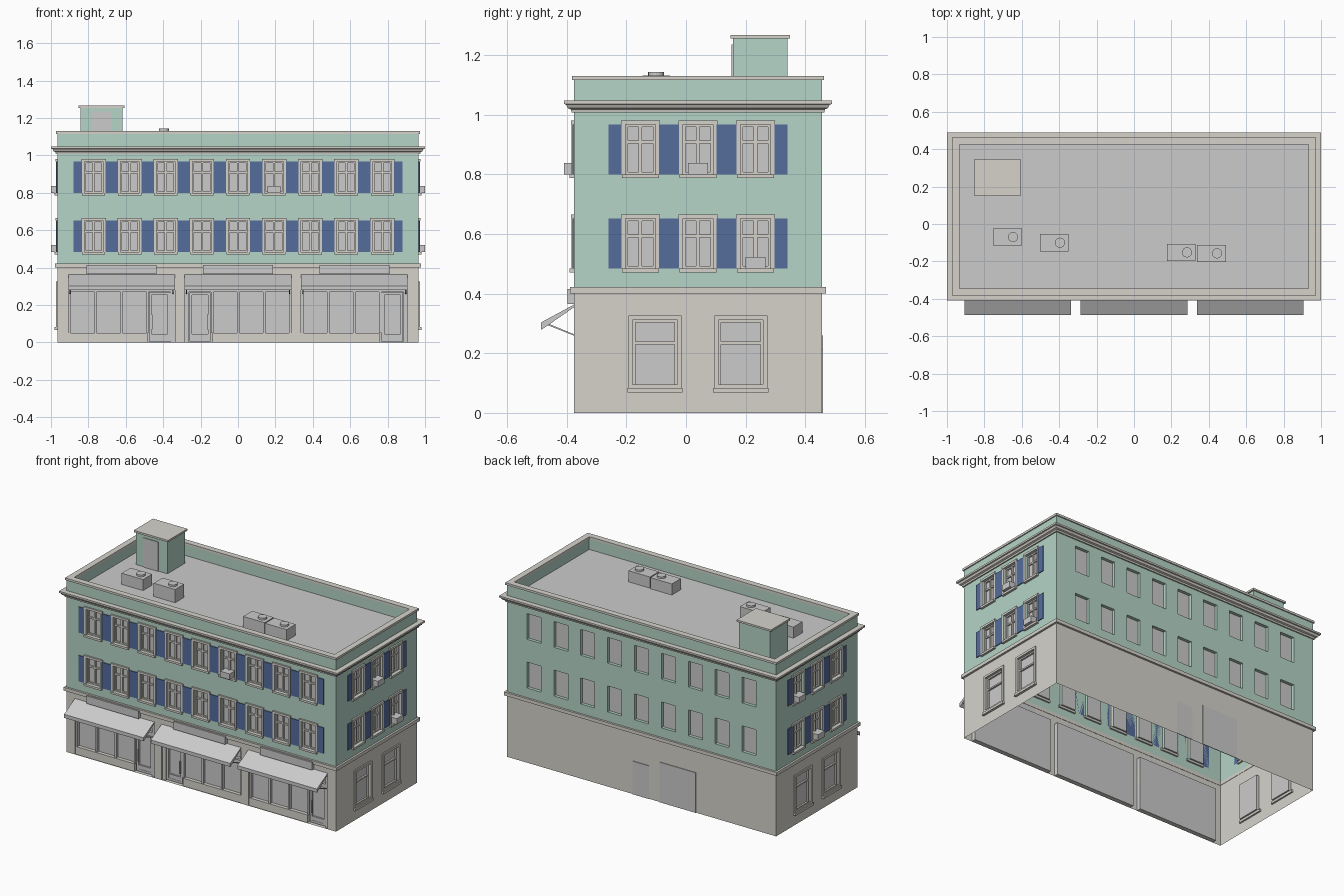
import bpy, bmesh
from math import pi
from mathutils import Matrix, Vector

if "Cube" in bpy.data.objects:
    bpy.data.objects.remove(bpy.data.objects["Cube"])

HX, HY, CY = 0.966, 0.416, 0.04          # body half sizes and y centre
STEP = 0.193                             # window spacing


def material(name, col):
    m = bpy.data.materials.new(name)
    m.diffuse_color = (*col, 1)
    m.use_nodes = True
    m.node_tree.nodes["Principled BSDF"].inputs["Base Color"].default_value = m.diffuse_color
    return m


MINT = material("mint", (0.46, 0.66, 0.57))
BLUE = material("blue", (0.09, 0.15, 0.33))
STONE = material("stone", (0.67, 0.65, 0.60))

# facade frames: local x runs right, local -y points out of the wall
T, R = Matrix.Translation, Matrix.Rotation
FRONT = T((0, CY - HY, 0))
RIGHT = T((HX, CY, 0)) @ R(pi / 2, 4, 'Z')
BACK = T((0, CY + HY, 0)) @ R(pi, 4, 'Z')
LEFT = T((-HX, CY, 0)) @ R(-pi / 2, 4, 'Z')
WORLD = Matrix.Identity(4)

parts = {}


def part(name, mat=None, closed=True):
    if name not in parts:
        parts[name] = (bmesh.new(), mat, closed)
    return parts[name][0]


def box(bm, F, u0, u1, o0, o1, z0, z1):
    """Box in facade coordinates: along, outward, up."""
    S = Matrix.Diagonal((u1 - u0, o1 - o0, z1 - z0, 1))
    bmesh.ops.create_cube(bm, size=1, matrix=F @ T(((u0 + u1) / 2, -(o0 + o1) / 2, (z0 + z1) / 2)) @ S)


def frame(bm, F, u0, u1, z0, z1, w, o0, o1):
    box(bm, F, u0, u0 + w, o0, o1, z0, z1)
    box(bm, F, u1 - w, u1, o0, o1, z0, z1)
    box(bm, F, u0 + w, u1 - w, o0, o1, z0, z0 + w)
    box(bm, F, u0 + w, u1 - w, o0, o1, z1 - w, z1)


def prism(bm, F, u0, u1, pts):
    """Extrude an (outward, up) profile along the wall."""
    a, b = ([bm.verts.new(F @ Vector((u, -o, z))) for o, z in pts] for u in (u0, u1))
    bm.faces.new(a)
    bm.faces.new(b[::-1])
    for i in range(len(pts)):
        j = (i + 1) % len(pts)
        bm.faces.new((a[i], b[i], b[j], a[j]))


def ring(bm, profile):
    """Sweep an (offset, z) profile round the building footprint."""
    loops = [[bm.verts.new((sx * (HX + o), CY + sy * (HY + o), z))
              for sx, sy in ((-1, -1), (1, -1), (1, 1), (-1, 1))] for o, z in profile]
    for i in range(len(loops)):
        a, b = loops[i], loops[(i + 1) % len(loops)]
        for k in range(4):
            m = (k + 1) % 4
            bm.faces.new((a[k], a[m], b[m], b[k]))


def wall(bm, F, half, z0, z1, holes, depth):
    """Flat wall with rectangular openings, reveals and a pane in each."""
    def quad(target, *pts):
        target.faces.new([target.verts.new(F @ Vector((u, -o, z))) for u, o, z in pts])
    us = sorted({-half, half} | {h[0] for h in holes} | {h[1] for h in holes})
    zs = sorted({z0, z1} | {h[2] for h in holes} | {h[3] for h in holes})
    for a, b in zip(us, us[1:]):
        for c, d in zip(zs, zs[1:]):
            if not any(h[0] < (a + b) / 2 < h[1] and h[2] < (c + d) / 2 < h[3] for h in holes):
                quad(bm, (a, 0, c), (b, 0, c), (b, 0, d), (a, 0, d))
    glass = part("window_panes", None, False)
    for a, b, c, d in holes:
        e = -depth
        rim = [(a, c), (b, c), (b, d), (a, d)]
        for (u, z), (v, w) in zip(rim, rim[1:] + rim[:1]):
            quad(bm, (u, 0, z), (v, 0, w), (v, e, w), (u, e, z))
        quad(glass, *[(u, e, z) for u, z in rim])


ROWS = ((0.484, 0.652), (0.80, 0.967))
COLS9 = [i * STEP for i in range(-4, 5)]
COLS3 = [-STEP, 0, STEP]
SHOPS = [(-0.622, 1), (0, -1), (0.622, 1)]
SIDE_WINDOWS = [(c - 0.075, c + 0.075, 0.083, 0.312) for c in (-0.144, 0.144)]

# walls
upper, ground = part("upper_walls", MINT, False), part("ground_floor_walls", STONE, False)
for F, half, cols in ((FRONT, HX, COLS9), (BACK, HX, COLS9), (RIGHT, HY, COLS3), (LEFT, HY, COLS3)):
    wall(upper, F, half, 0.41, 1.03, [(c - 0.05, c + 0.05, a, b) for c in cols for a, b in ROWS], 0.02)
wall(ground, FRONT, HX, 0, 0.41, [(c - 0.285, c + 0.285, 0, 0.345) for c, _ in SHOPS], 0.03)
wall(ground, BACK, HX, 0, 0.41, [], 0)
for F in (RIGHT, LEFT):
    wall(ground, F, HY, 0, 0.41, SIDE_WINDOWS, 0.02)

# trim, sashes, sills and shutters of the upper windows
trim, sash, sill = part("window_trim", STONE), part("window_sashes", STONE), part("window_sills", STONE)
shutter = part("shutters", BLUE)
for F, cols in ((FRONT, COLS9), (RIGHT, COLS3), (LEFT, COLS3)):
    for c in cols:
        for a, b in ROWS:
            for s in (-1, 1):
                u = sorted((c + s * 0.05, c + s * 0.063))
                box(trim, F, *u, 0, 0.008, a, b)
                end = 0.107 if abs(c + s * STEP) > cols[-1] + 0.01 else STEP / 2
                u = sorted((c + s * 0.063, c + s * end))
                box(shutter, F, *u, 0, 0.005, a, b)
            box(trim, F, c - 0.065, c + 0.065, 0, 0.01, b, b + 0.014)
            box(sill, F, c - 0.062, c + 0.062, -0.01, 0.015, a - 0.013, a)
            frame(sash, F, c - 0.05, c + 0.05, a, b, 0.008, -0.019, -0.008)
            box(sash, F, c - 0.006, c + 0.006, -0.019, -0.009, a, b)
            box(sash, F, c - 0.05, c + 0.05, -0.019, -0.01, a + 0.104, a + 0.114)

# large side windows on the ground floor
for F in (RIGHT, LEFT):
    for u0, u1, z0, z1 in SIDE_WINDOWS:
        frame(trim, F, u0 - 0.014, u1 + 0.014, z0 - 0.001, z1 + 0.014, 0.014, 0, 0.008)
        box(sill, F, u0 - 0.018, u1 + 0.018, -0.01, 0.015, z0 - 0.015, z0)
        frame(sash, F, u0, u1, z0, z1, 0.009, -0.019, -0.008)
        box(sash, F, u0, u1, -0.019, -0.008, 0.23, 0.239)

# window air conditioners
ac = part("window_air_conditioners")
for F, u, z in ((FRONT, STEP, 0.80), (RIGHT, 0, 0.80), (RIGHT, STEP, 0.484),
                (LEFT, -STEP, 0.80), (LEFT, 0, 0.484)):
    box(ac, F, u - 0.034, u + 0.034, -0.02, 0.034, z, z + 0.038)

# shop fronts, with awnings and sign boards
bulk, mull = part("shop_bulkheads", STONE), part("shop_frames")
door, awning = part("shop_doors"), part("awnings")
arm, sign = part("awning_arms"), part("sign_boards")
for c, s in SHOPS:
    def span(a, b):
        return sorted((c + s * a, c + s * b))
    box(bulk, FRONT, *span(-0.285, 0.137), -0.029, -0.006, 0, 0.05)
    for i in range(4):
        m = -0.279 + i * 0.139
        box(mull, FRONT, *span(m - 0.006, m + 0.006), -0.029, -0.01, 0.05, 0.345)
    box(mull, FRONT, *span(-0.285, 0.285), -0.029, -0.01, 0.27, 0.282)
    box(mull, FRONT, *span(0.262, 0.285), -0.029, -0.01, 0, 0.345)
    d0, d1 = span(0.146, 0.26)
    frame(door, FRONT, d0, d1, 0.005, 0.268, 0.014, -0.029, -0.016)
    box(door, FRONT, d0 + 0.014, d1 - 0.014, -0.029, -0.018, 0.019, 0.045)
    box(door, FRONT, *span(0.158, 0.165), -0.016, -0.008, 0.07, 0.15)
    prism(awning, FRONT, c - 0.285, c + 0.285,
          [(0, 0.363), (0.111, 0.303), (0.111, 0.28), (0.107, 0.28), (0, 0.354)])
    for u in (c - 0.278, c + 0.272):
        prism(arm, FRONT, u, u + 0.006, [(0, 0.259), (0, 0.264), (0.092, 0.302), (0.092, 0.296)])
    box(sign, FRONT, c - 0.187, c + 0.187, 0, 0.022, 0.365, 0.415)

# back doors
rear = part("rear_doors")
box(rear, BACK, -0.06, 0.055, 0, 0.004, 0, 0.215)
box(rear, BACK, 0.133, 0.391, 0, 0.004, 0, 0.26)

# floor band, cornice, parapet and its cap
ring(part("floor_band", STONE), [(-0.002, 0.40), (0.013, 0.40), (0.013, 0.422), (-0.002, 0.422)])
ring(part("cornice", STONE), [(-0.002, 1.008), (0.008, 1.008), (0.010, 1.018), (0.020, 1.022),
                              (0.026, 1.034), (0.033, 1.036), (0.033, 1.047), (-0.002, 1.047)])
ring(part("parapet", MINT), [(0, 1.03), (0, 1.118), (-0.028, 1.118), (-0.028, 1.03)])
ring(part("parapet_cap", STONE), [(0.007, 1.116), (0.007, 1.13), (-0.032, 1.13), (-0.032, 1.116)])
box(part("roof_deck"), WORLD, -HX + 0.02, HX - 0.02, -CY - HY + 0.02, -CY + HY - 0.02, 1.035, 1.045)

# stair penthouse (outward is -y)
box(part("penthouse", MINT), WORLD, -0.842, -0.617, -0.34, -0.158, 1.04, 1.257)
box(part("penthouse_cap", STONE), WORLD, -0.853, -0.607, -0.348, -0.15, 1.255, 1.267)
box(part("penthouse_door"), WORLD, -0.786, -0.68, -0.16, -0.153, 1.045, 1.235)

# rooftop units with round fans
for x, y, h in ((-0.677, -0.07, 0.072), (-0.426, -0.10, 0.086), (0.253, -0.152, 0.072), (0.414, -0.157, 0.072)):
    unit = part("rooftop_units")
    box(unit, WORLD, x - 0.077, x + 0.077, -y - 0.046, -y + 0.046, 1.043, 1.045 + h)
    bmesh.ops.create_cone(part("rooftop_fans"), cap_ends=True, segments=16, radius1=0.027, radius2=0.027,
                          depth=0.014, matrix=T((x + 0.03, y, 1.05 + h)))

for name, (bm, mat, closed) in parts.items():
    if closed:
        bmesh.ops.recalc_face_normals(bm, faces=bm.faces)
    else:
        bmesh.ops.remove_doubles(bm, verts=bm.verts, dist=1e-5)
    mesh = bpy.data.meshes.new(name)
    bm.to_mesh(mesh)
    bm.free()
    if mat:
        mesh.materials.append(mat)
    bpy.context.collection.objects.link(bpy.data.objects.new(name, mesh))
